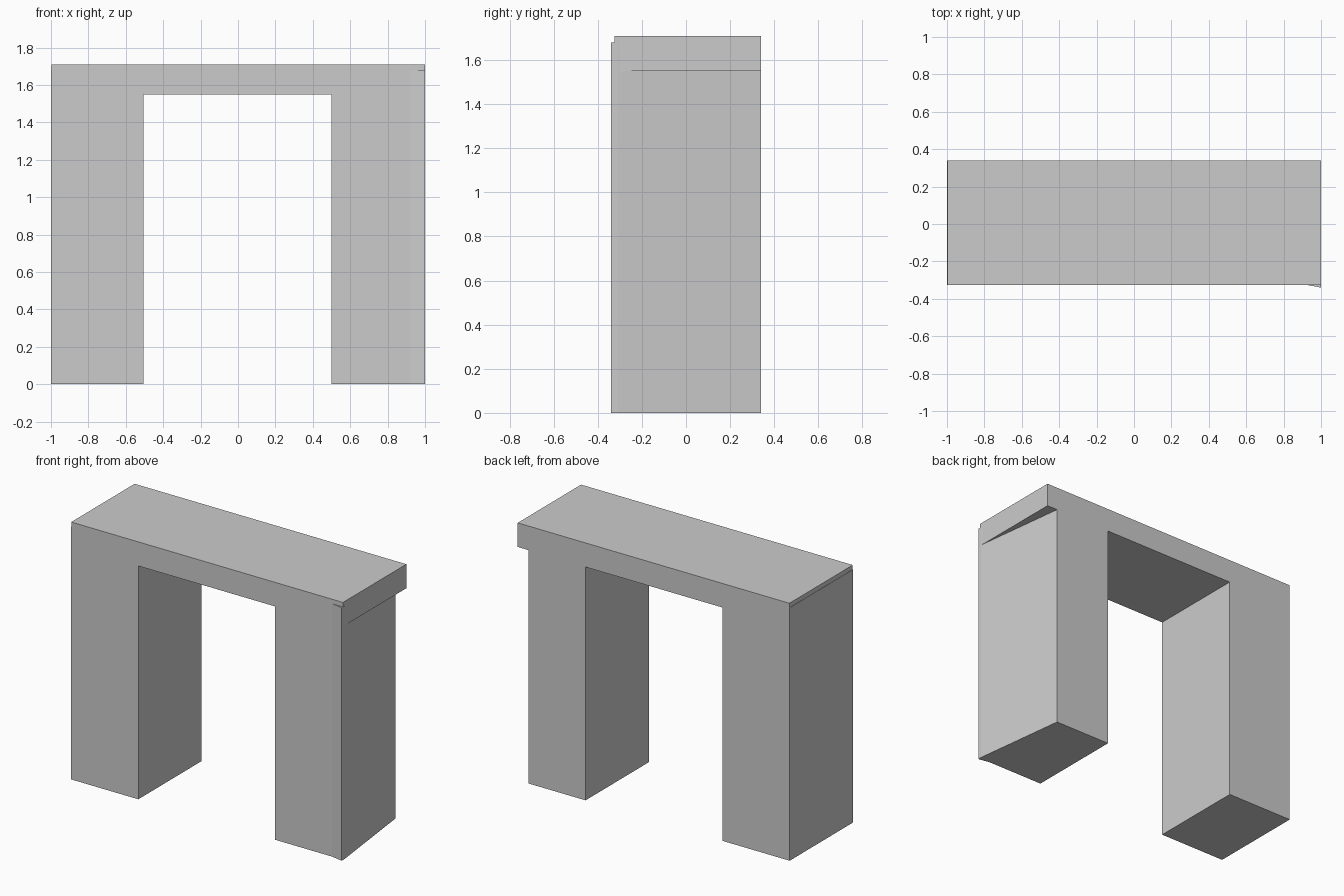
import bpy
import bmesh
from mathutils import Vector

cube = bpy.data.objects.get("Cube")
if cube:
    bpy.data.objects.remove(cube, do_unlink=True)

# Single plain stone colour
stone = bpy.data.materials.new("stone_grey")
stone.use_nodes = True
GREY = (0.6, 0.6, 0.6, 1)
stone.diffuse_color = GREY
stone.node_tree.nodes["Principled BSDF"].inputs["Base Color"].default_value = GREY


def prism(name, outline, direction):
    """Extrude a closed outline along a direction into a solid."""
    bm = bmesh.new()
    face = bm.faces.new([bm.verts.new(p) for p in outline])
    grown = bmesh.ops.extrude_face_region(bm, geom=[face], use_keep_orig=True)
    top = [v for v in grown["geom"] if isinstance(v, bmesh.types.BMVert)]
    bmesh.ops.translate(bm, verts=top, vec=Vector(direction))
    bmesh.ops.recalc_face_normals(bm, faces=bm.faces)
    mesh = bpy.data.meshes.new(name)
    bm.to_mesh(mesh)
    bm.free()
    mesh.materials.append(stone)
    obj = bpy.data.objects.new(name, mesh)
    bpy.context.collection.objects.link(obj)
    return obj


TOP, SOFFIT, LEG_TOP = 1.71, 1.55, 1.68
FRONT, BACK = -0.325, 0.34
LEG_EDGE = 0.92

# Arch body: two legs and the lintel, with a slight step at one end
arch_profile = [
    (-1, 0), (-0.505, 0), (-0.505, SOFFIT), (0.5, SOFFIT), (0.5, 0),
    (LEG_EDGE, 0), (LEG_EDGE, SOFFIT), (0.999, SOFFIT), (0.999, TOP),
    (-0.998, TOP), (-0.998, LEG_TOP), (-1, LEG_TOP),
]
prism("arch_body", [(x, FRONT, z) for x, z in arch_profile],
      (0, BACK - FRONT, 0))

# Outer wedge of the left leg, flaring towards the front corner
wedge_plan = [(LEG_EDGE, FRONT), (1, -0.34), (1, -0.31), (LEG_EDGE, BACK)]
prism("left_leg_flare", [(x, y, 0) for x, y in wedge_plan], (0, 0, LEG_TOP))
